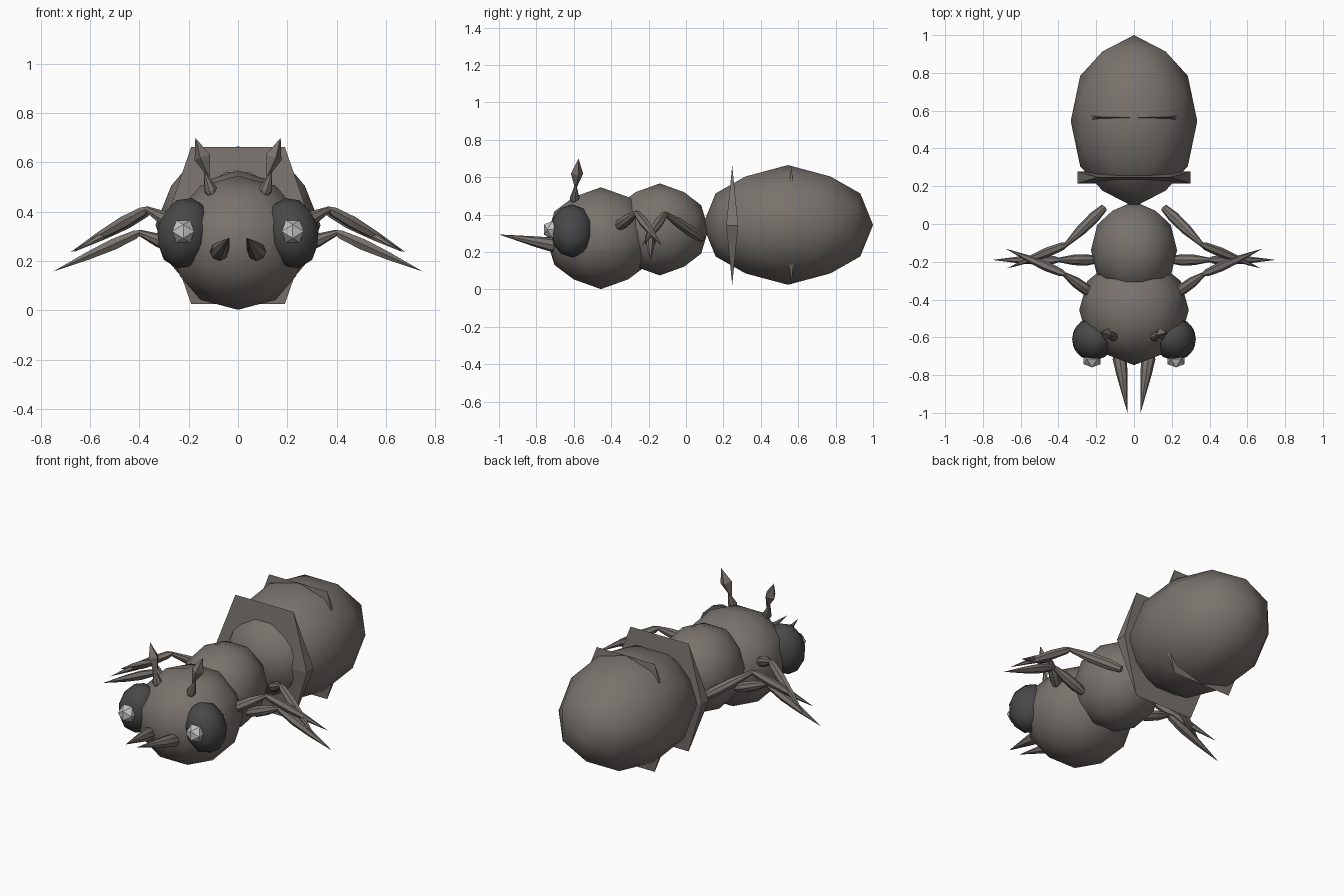
import bpy, bmesh, math
from mathutils import Vector, Euler

if "Cube" in bpy.data.objects:
    bpy.data.objects.remove(bpy.data.objects["Cube"])


def material(name, rgb):
    m = bpy.data.materials.new(name)
    m.diffuse_color = (*rgb, 1)
    m.use_nodes = True
    m.node_tree.nodes["Principled BSDF"].inputs["Base Color"].default_value = m.diffuse_color
    return m


SHELL = material("grey brown shell", (0.19, 0.17, 0.152))
EYE = material("dark grey eye", (0.065, 0.065, 0.066))
PUPIL = material("pale grey pupil", (0.55, 0.55, 0.55))


def hull(name, points, mat, smooth=None):
    """Convex solid around points; smooth = edge angle in degrees kept soft."""
    bm = bmesh.new()
    for p in points:
        bm.verts.new(p)
    bmesh.ops.convex_hull(bm, input=bm.verts[:])
    bmesh.ops.recalc_face_normals(bm, faces=bm.faces[:])
    me = bpy.data.meshes.new(name)
    bm.to_mesh(me)
    bm.free()
    ob = bpy.data.objects.new(name, me)
    bpy.context.collection.objects.link(ob)
    me.materials.append(mat)
    if smooth:
        bpy.ops.object.select_all(action='DESELECT')
        ob.select_set(True)
        bpy.context.view_layer.objects.active = ob
        bpy.ops.object.shade_smooth_by_angle(angle=math.radians(smooth))
    return ob


def ball_points(level):
    """Unit icosahedron with its edge midpoints on the axes, optionally refined."""
    g = (1 + 5 ** 0.5) / 2
    base = []
    for s in (1, -1):
        for t in (1, -1):
            base += [Vector((s * g, t, 0)), Vector((0, s * g, t)), Vector((t, 0, s * g))]
    pts = [v.normalized() for v in base]
    if level:
        pts += [(a + b).normalized() for i, a in enumerate(base) for b in base[:i]
                if (a - b).length < 2.1]
    return pts


def ball(name, centre, radii, mat, level=1, turn=(0, 0, 0), smooth=60):
    rot = Euler([math.radians(a) for a in turn]).to_matrix()
    pts = [Vector(centre) + rot @ Vector([a * b for a, b in zip(p, radii)])
           for p in ball_points(level)]
    return hull(name, pts, mat, smooth)


def spindle(name, start, end, profile, sides=6, smooth=None):
    """Tapered limb: profile is (fraction along, radius)."""
    a, b = Vector(start), Vector(end)
    q = (b - a).to_track_quat('Z', 'Y')
    pts = []
    for t, r in profile:
        c = a.lerp(b, t)
        if r == 0:
            pts.append(c)
            continue
        for i in range(sides):
            w = math.tau * i / sides
            pts.append(c + q @ Vector((r * math.cos(w), r * math.sin(w), 0)))
    return hull(name, pts, SHELL, smooth)


def plate(name, y):
    """Hexagonal wedge, thick at its sides and pinched at its corners."""
    pts = [(s * 0.3, y + d, 0.343) for s in (1, -1) for d in (0.032, -0.032)]
    pts += [(s * 0.19, y, z) for s in (1, -1) for z in (0.025, 0.662)]
    hull(name, pts, SHELL)


# body
ball("head", (0, -0.455, 0.274), (0.29, 0.292, 0.272), SHELL)
ball("thorax", (0, -0.14, 0.321), (0.228, 0.26, 0.246), SHELL)
ball("abdomen", (0, 0.545, 0.345), (0.335, 0.455, 0.32), SHELL)
plate("collar", 0.247)
plate("abdomen_plate", 0.563)

# legs: hip, knee, foot tip on the right side
LEGS = {
    "front_leg": ((0.22, -0.37, 0.33), (0.37, -0.265, 0.41), (0.68, -0.13, 0.235)),
    "middle_leg": ((0.2, -0.19, 0.235), (0.4, -0.19, 0.315), (0.75, -0.19, 0.157)),
    "rear_leg": ((0.16, 0.085, 0.27), (0.36, -0.11, 0.405), (0.67, -0.235, 0.235)),
}

for side, s in (("right", 1), ("left", -1)):
    def at(x, y, z):
        return (s * x, y, z)

    # eyes
    ball("eye_" + side, at(0.217, -0.61, 0.313), (0.113, 0.115, 0.145), EYE,
         turn=(0, -12 * s, 0))
    ball("pupil_" + side, at(0.222, -0.714, 0.32), (0.053, 0.053, 0.053), PUPIL,
         level=0, smooth=None)

    # mandibles
    spindle("mandible_" + side, at(0.08, -0.68, 0.232), at(0.035, -1.0, 0.294),
            [(0, 0.025), (0.1, 0.038), (0.35, 0.03), (1, 0)], 8, 40)

    # antennae
    spindle("antenna_base_" + side, at(0.105, -0.597, 0.47), at(0.135, -0.59, 0.56),
            [(0, 0.018), (0.2, 0.027), (1, 0.004)], 8, 40)
    spindle("antenna_tip_" + side, at(0.117, -0.59, 0.54), at(0.173, -0.575, 0.70),
            [(0, 0.004), (0.5, 0.034), (1, 0)], 4)

    # legs
    for name, (hip, knee, tip) in LEGS.items():
        spindle(name + "_thigh_" + side, at(*hip), at(*knee),
                [(0, 0.02), (0.25, 0.03), (0.6, 0.028), (1, 0.012)], 8, 40)
        spindle(name + "_shin_" + side, at(*knee), at(*tip),
                [(-0.03, 0.008), (0.05, 0.02), (0.3, 0.026), (0.6, 0.018), (1, 0)], 6, 40)
